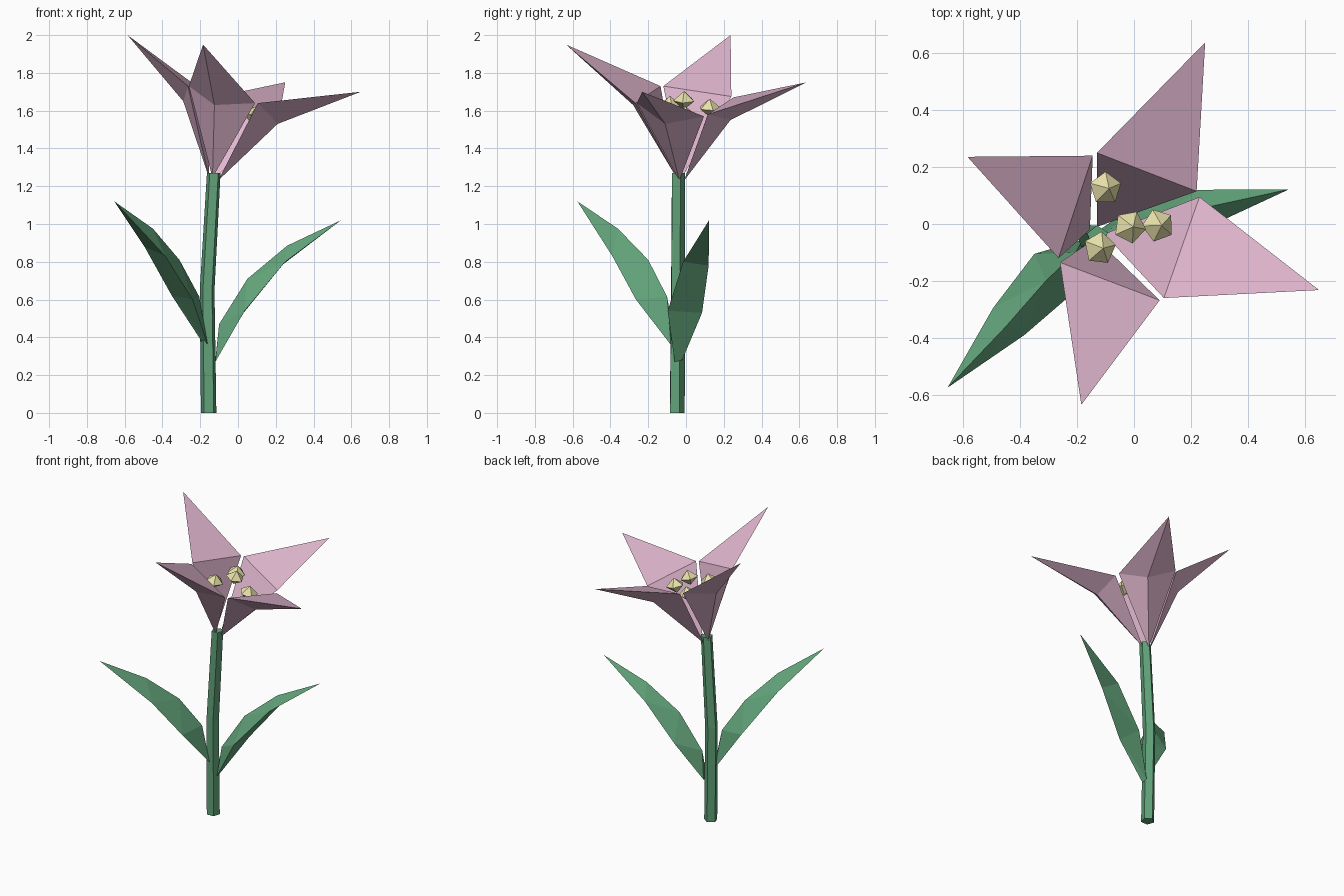
import bpy, bmesh
from math import cos, sin, radians
from mathutils import Matrix, Vector

if "Cube" in bpy.data.objects:
    bpy.data.objects.remove(bpy.data.objects["Cube"])


def material(name, color):
    m = bpy.data.materials.new(name)
    m.diffuse_color = (*color, 1)
    m.use_nodes = True
    m.node_tree.nodes["Principled BSDF"].inputs["Base Color"].default_value = m.diffuse_color
    return m


PINK = material("petal_pink", (0.75, 0.47, 0.62))
GREEN = material("stem_green", (0.12, 0.36, 0.19))
YELLOW = material("pollen_yellow", (0.80, 0.75, 0.40))


def finish(bm, name, mat):
    bmesh.ops.recalc_face_normals(bm, faces=bm.faces[:])
    me = bpy.data.meshes.new(name)
    bm.to_mesh(me)
    bm.free()
    me.materials.append(mat)
    ob = bpy.data.objects.new(name, me)
    bpy.context.collection.objects.link(ob)


def loft(name, rings, mat, tip=None):
    """Skin equal-sized rings, cap the start, end in a tip or a cap."""
    bm = bmesh.new()
    rows = [[bm.verts.new(p) for p in r] for r in rings]
    n = len(rows[0])
    bm.faces.new(rows[0])
    for a, b in zip(rows, rows[1:]):
        for i in range(n):
            bm.faces.new((a[i], a[(i + 1) % n], b[(i + 1) % n], b[i]))
    if tip:
        t = bm.verts.new(tip)
        for i in range(n):
            bm.faces.new((rows[-1][i], rows[-1][(i + 1) % n], t))
    else:
        bm.faces.new(rows[-1])
    bmesh.ops.triangulate(bm, faces=bm.faces[:])
    finish(bm, name, mat)


# Stem: five-sided, slightly bent
def pentagon(x, y, z, r):
    return [(x + r * cos(radians(20 + 72 * i)), y + r * sin(radians(20 + 72 * i)), z)
            for i in range(5)]


loft("stem", [pentagon(-0.155, -0.05, 0, 0.043), pentagon(-0.163, -0.045, 0.65, 0.041),
              pentagon(-0.128, -0.043, 1.27, 0.038)], GREEN)

# Leaves: triangular section (edge, ridge, edge) running to a point
loft("left_leaf", [
    [(-0.18, -0.055, 0.36), (-0.205, -0.10, 0.615), (-0.16, -0.08, 0.36)],
    [(-0.35, -0.105, 0.62), (-0.31, -0.20, 0.81), (-0.24, -0.265, 0.60)],
    [(-0.495, -0.295, 0.88), (-0.45, -0.36, 0.975), (-0.385, -0.39, 0.83)],
], GREEN, (-0.655, -0.575, 1.12))
loft("right_leaf", [
    [(-0.12, -0.06, 0.27), (-0.10, -0.035, 0.47), (-0.12, -0.02, 0.28)],
    [(0.035, -0.097, 0.54), (0.05, 0.0, 0.71), (0.03, 0.085, 0.53)],
    [(0.25, -0.015, 0.80), (0.26, 0.06, 0.885), (0.23, 0.12, 0.78)],
], GREEN, (0.545, 0.122, 1.02))

# Petals: base, two shoulders, outer keel point, tip
petals = {
    "left": [(-0.155, -0.02, 1.25), (-0.145, 0.24, 1.675), (-0.265, -0.12, 1.73),
             (-0.29, 0.085, 1.65), (-0.585, 0.236, 2.0)],
    "front": [(-0.135, -0.05, 1.245), (-0.26, -0.135, 1.73), (0.09, -0.268, 1.64),
              (-0.125, -0.28, 1.63), (-0.185, -0.635, 1.95)],
    "right": [(-0.105, -0.035, 1.23), (0.105, -0.26, 1.64), (0.23, 0.095, 1.57),
              (0.21, -0.11, 1.53), (0.65, -0.232, 1.70)],
    "back": [(-0.13, -0.01, 1.23), (0.22, 0.115, 1.58), (-0.13, 0.25, 1.67),
             (0.085, 0.235, 1.55), (0.25, 0.638, 1.75)],
}
for name, pts in petals.items():
    bm = bmesh.new()
    base, s1, s2, keel, tip = [bm.verts.new(p) for p in pts]
    for end in (base, tip):
        for a, b in ((s1, s2), (s2, keel), (keel, s1)):
            bm.faces.new((end, a, b))
    finish(bm, name + "_petal", PINK)

# Anthers: tilted five-sided bipyramids
anthers = [(-0.10, 0.125, 1.615), (-0.015, -0.01, 1.655),
           (0.085, -0.005, 1.575), (-0.12, -0.085, 1.63)]
for i, p in enumerate(anthers):
    bm = bmesh.new()
    mat = (Matrix.Translation(Vector(p)) @ Matrix.Rotation(0.25, 4, 'Y')
           @ Matrix.Rotation(i * 0.8, 4, 'Z') @ Matrix.Diagonal((1, 1, 0.85, 1)))
    bmesh.ops.create_uvsphere(bm, u_segments=5, v_segments=2, radius=0.059, matrix=mat)
    finish(bm, f"anther_{i + 1}", YELLOW)
